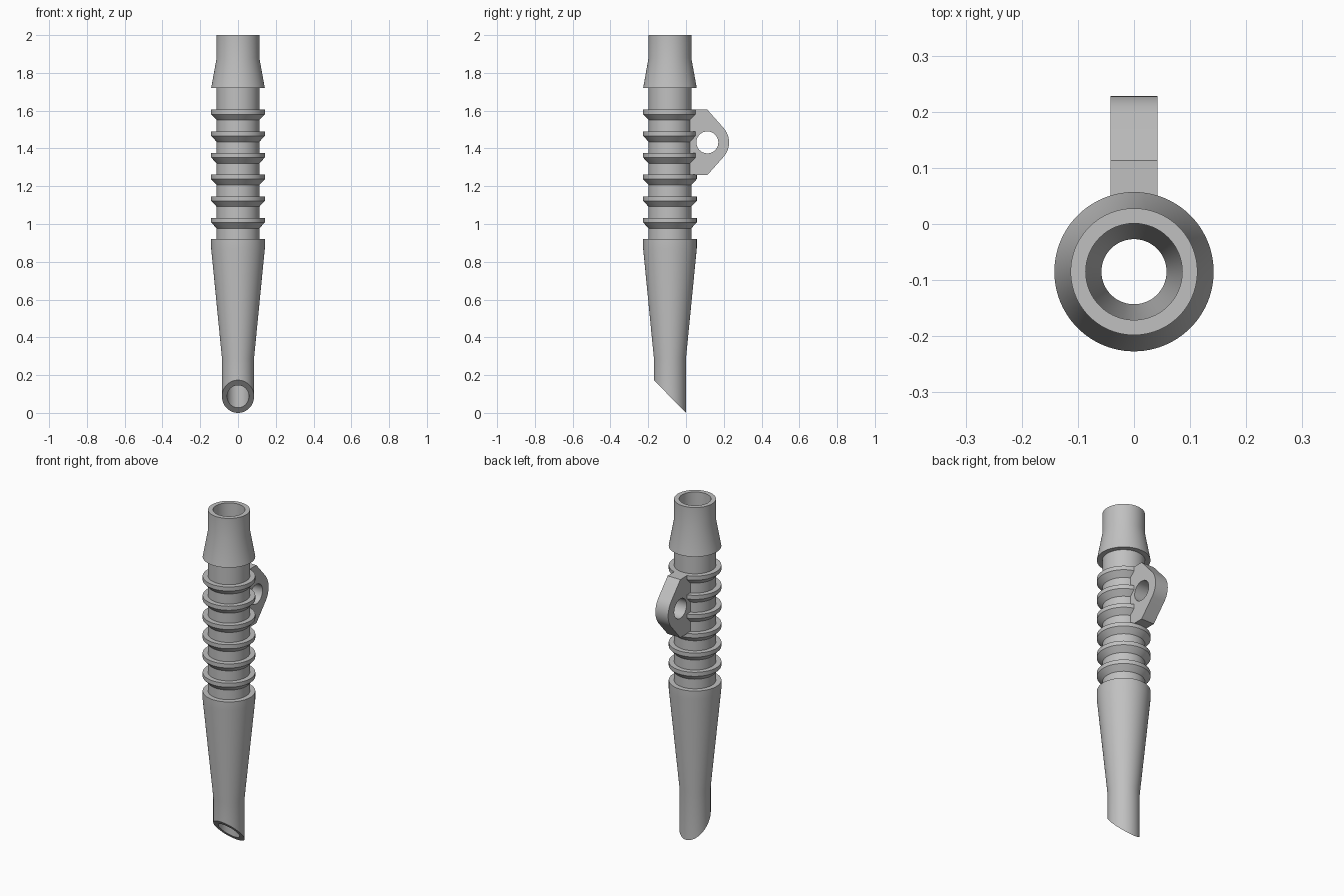
import bpy, bmesh
from math import sin, cos, pi, radians

cube = bpy.data.objects.get("Cube")
if cube:
    bpy.data.objects.remove(cube, do_unlink=True)

AXIS_Y = -0.085            # centre line of the tube
SHAFT, FLANGE, TIP = 0.113, 0.142, 0.085
BORE, TIP_BORE = 0.086, 0.058
SEGMENTS = 96

grey = bpy.data.materials.new("grey plastic")
grey.use_nodes = True
grey.diffuse_color = (0.53, 0.53, 0.53, 1)
grey.node_tree.nodes["Principled BSDF"].inputs["Base Color"].default_value = grey.diffuse_color


def finish(bm, name):
    bmesh.ops.recalc_face_normals(bm, faces=bm.faces)
    mesh = bpy.data.meshes.new(name)
    bm.to_mesh(mesh)
    bm.free()
    mesh.materials.append(grey)
    obj = bpy.data.objects.new(name, mesh)
    bpy.context.collection.objects.link(obj)
    bpy.ops.object.select_all(action='DESELECT')
    obj.select_set(True)
    bpy.context.view_layer.objects.active = obj
    bpy.ops.object.shade_smooth_by_angle(angle=radians(25))
    return obj


# Hollow tube: closed wall profile, outside from the tip upward, then down the bore
profile = [(TIP, 0), (TIP, 0.29), (FLANGE, 0.87), (FLANGE, 0.92), (SHAFT, 0.92)]
for i in range(6):
    top = 1.032 + i * 0.1146
    profile += [(SHAFT, top - 0.055), (FLANGE, top - 0.024), (FLANGE, top), (SHAFT, top)]
profile += [(SHAFT, 1.72), (FLANGE, 1.72), (SHAFT, 1.88), (SHAFT, 2.0),
            (BORE, 2.0), (BORE, 0.87), (TIP_BORE, 0.29), (TIP_BORE, 0)]

bm = bmesh.new()
rings = []
for r, z in profile:
    ring = []
    for k in range(SEGMENTS):
        a = 2 * pi * k / SEGMENTS
        y = AXIS_Y + r * sin(a)
        # the tip is cut off on a slant
        ring.append(bm.verts.new((r * cos(a), y, z if z else -y * 1.02)))
    rings.append(ring)
for j, ring in enumerate(rings):
    above = rings[(j + 1) % len(rings)]
    for k in range(SEGMENTS):
        n = (k + 1) % SEGMENTS
        bm.faces.new((ring[k], ring[n], above[n], above[k]))
finish(bm, "ribbed_tube")

# Lug on the back: flat plate with a rounded nose and a round hole
HOLE_Y, HOLE_Z, NOSE = 0.113, 1.432, 0.115
HALF_WIDTH, HALF_HEIGHT = 0.042, 0.173
outline = [(0.01, HOLE_Z - HALF_HEIGHT), (HOLE_Y, HOLE_Z - HALF_HEIGHT)]
for k in range(13):
    a = radians(-41.7 + 83.4 * k / 12)
    outline.append((HOLE_Y + NOSE * cos(a), HOLE_Z + NOSE * sin(a)))
outline += [(HOLE_Y, HOLE_Z + HALF_HEIGHT), (0.01, HOLE_Z + HALF_HEIGHT)]
hole = [(HOLE_Y + 0.058 * cos(2 * pi * k / 48), HOLE_Z + 0.058 * sin(2 * pi * k / 48))
        for k in range(48)]

bm = bmesh.new()
edges = []
for loop in (outline, hole):
    verts = [bm.verts.new((-HALF_WIDTH, y, z)) for y, z in loop]
    edges += [bm.edges.new((verts[i - 1], verts[i])) for i in range(len(verts))]
bmesh.ops.triangle_fill(bm, edges=edges, use_beauty=True, normal=(-1, 0, 0))
extruded = bmesh.ops.extrude_face_region(bm, geom=bm.faces[:], use_keep_orig=True)
bmesh.ops.translate(bm, vec=(2 * HALF_WIDTH, 0, 0),
                    verts=[g for g in extruded["geom"] if isinstance(g, bmesh.types.BMVert)])
finish(bm, "back_lug")
